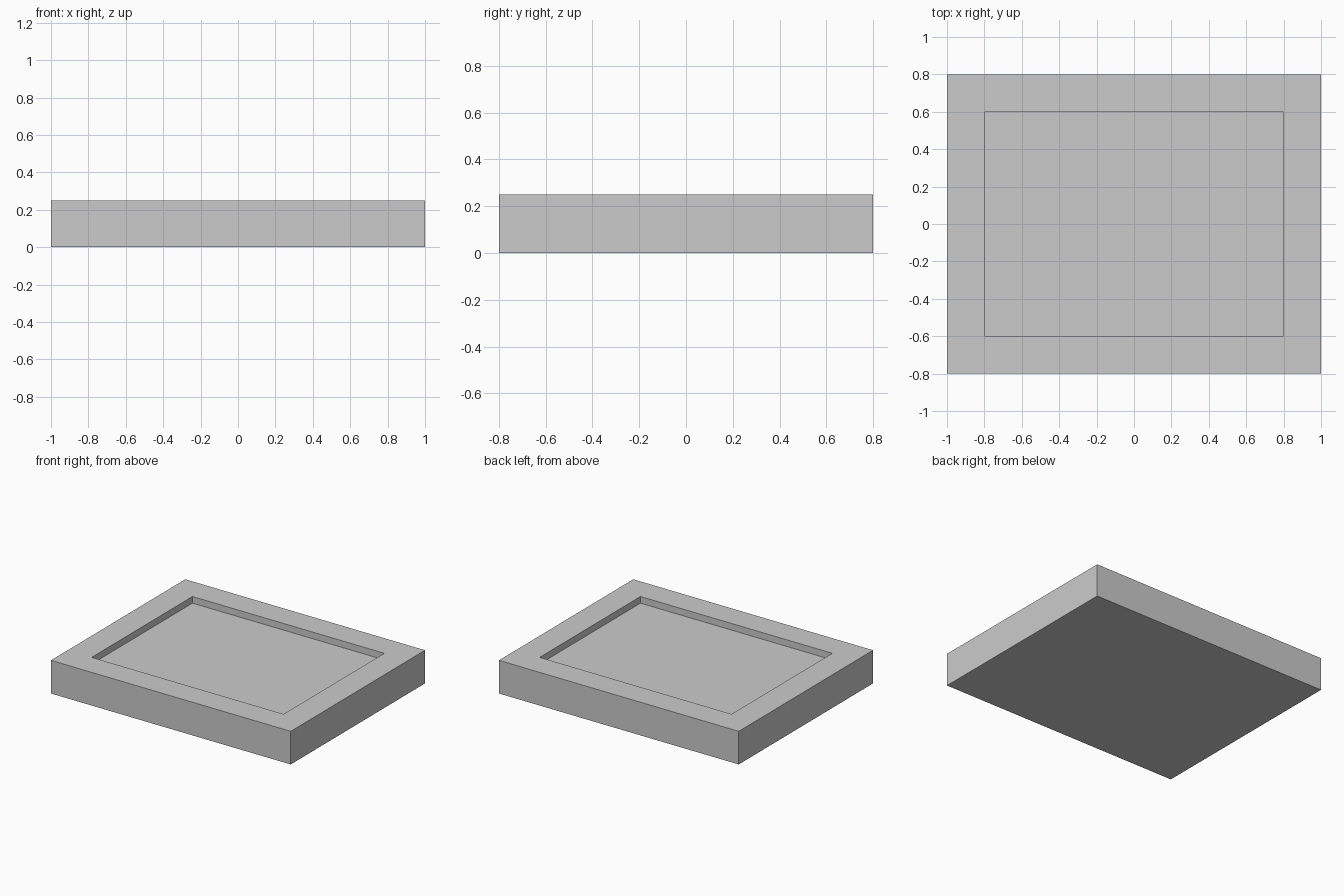
import bpy, bmesh
from mathutils import Vector, Matrix

if "Cube" in bpy.data.objects:
    bpy.data.objects.remove(bpy.data.objects["Cube"])

SIZE = Vector((2.0, 1.6, 0.25))
RIM = 0.2
DEPTH = 0.05

# Solid slab standing on the ground
bm = bmesh.new()
bmesh.ops.create_cube(bm, size=1.0, matrix=Matrix.Translation((0, 0, SIZE.z / 2)) @ Matrix.Diagonal((*SIZE, 1)))
bm.normal_update()

# Recessed panel: inset the top for the rim, then extrude it down
top = max(bm.faces, key=lambda f: f.calc_center_median().z)
bmesh.ops.inset_region(bm, faces=[top], thickness=RIM, use_even_offset=True)
floor = bmesh.ops.extrude_discrete_faces(bm, faces=[top])["faces"][0]
bmesh.ops.translate(bm, verts=floor.verts, vec=(0, 0, -DEPTH))
bmesh.ops.recalc_face_normals(bm, faces=bm.faces)

mesh = bpy.data.meshes.new("recessed_tray")
bm.to_mesh(mesh)
bm.free()
bpy.context.collection.objects.link(bpy.data.objects.new("recessed_tray", mesh))
